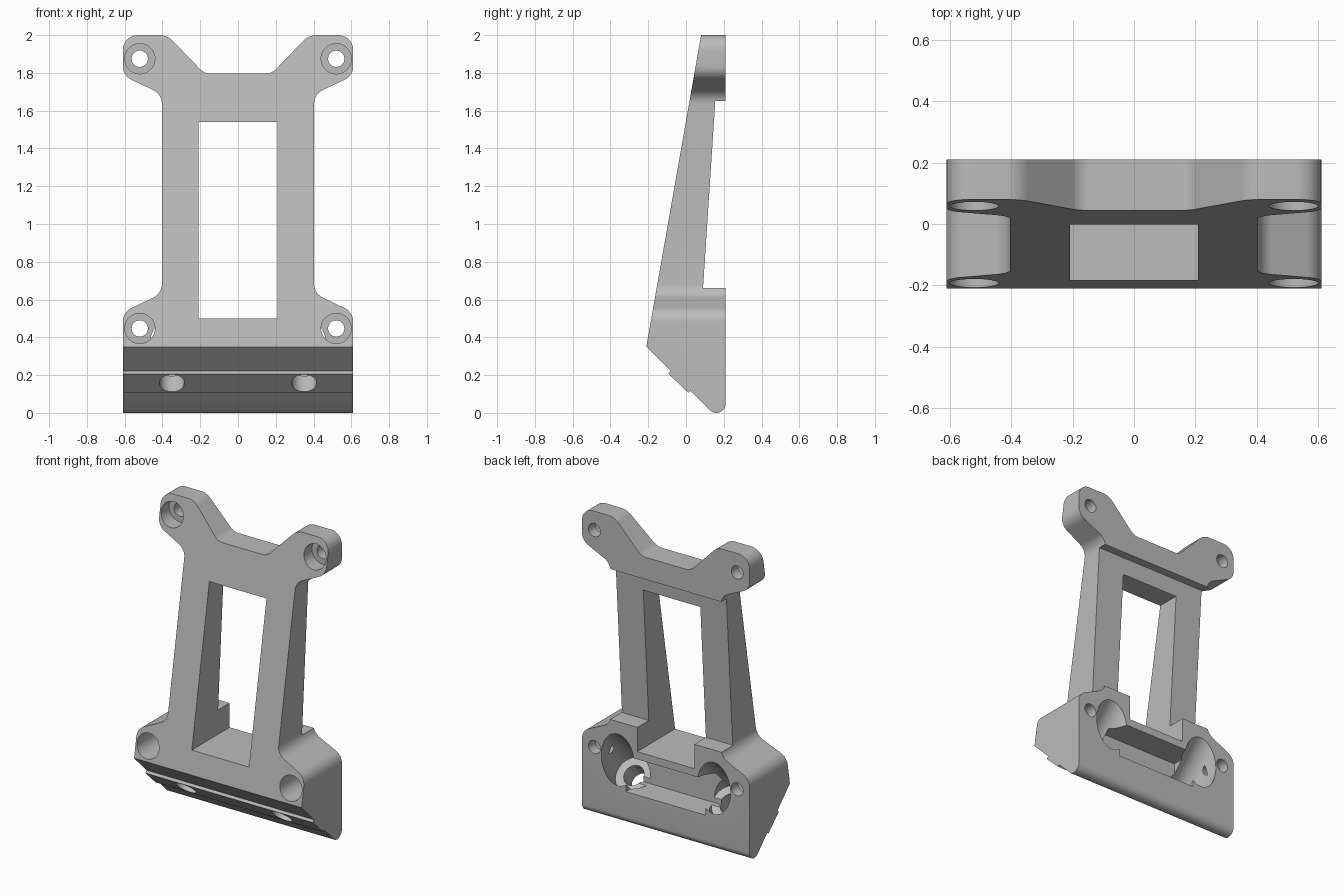
import bpy
import math
from mathutils import Vector

if "Cube" in bpy.data.objects:
    bpy.data.objects.remove(bpy.data.objects["Cube"])

grey = bpy.data.materials.new("light grey")
grey.use_nodes = True
colour = (0.5, 0.5, 0.5, 1)
grey.diffuse_color = colour
grey.node_tree.nodes["Principled BSDF"].inputs["Base Color"].default_value = colour


def rounded(corners, steps=10):
    """Turn (u, v, radius) corners into a filleted outline."""
    out = []
    for i, (u, v, r) in enumerate(corners):
        p = Vector((u, v))
        if r == 0:
            out.append(p)
            continue
        a = (Vector(corners[i - 1][:2]) - p).normalized()
        b = (Vector(corners[(i + 1) % len(corners)][:2]) - p).normalized()
        half = a.angle(b) / 2
        centre = p + (a + b).normalized() * (r / math.sin(half))
        start = p + a * (r / math.tan(half)) - centre
        end = p + b * (r / math.tan(half)) - centre
        sweep = start.angle(end)
        for k in range(steps + 1):
            t = k / steps
            w1 = math.sin((1 - t) * sweep) / math.sin(sweep)
            w2 = math.sin(t * sweep) / math.sin(sweep)
            out.append(centre + start * w1 + end * w2)
    return out


def prism(name, outline, place, low, high):
    """Extrude an outline; place(u, v, d) gives the point at depth d."""
    n = len(outline)
    verts = [place(u, v, d) for d in (low, high) for u, v in outline]
    faces = [tuple(range(n)), tuple(reversed(range(n, 2 * n)))]
    faces += [(i, i + n, (i + 1) % n + n, (i + 1) % n) for i in range(n)]
    mesh = bpy.data.meshes.new(name)
    mesh.from_pydata(verts, [], faces)
    obj = bpy.data.objects.new(name, mesh)
    bpy.context.collection.objects.link(obj)
    bpy.context.view_layer.objects.active = obj
    bpy.ops.object.select_all(action="DESELECT")
    obj.select_set(True)
    bpy.ops.object.mode_set(mode="EDIT")
    bpy.ops.mesh.select_all(action="SELECT")
    bpy.ops.mesh.normals_make_consistent(inside=False)
    bpy.ops.object.mode_set(mode="OBJECT")
    return obj


def cylinder(start, end, radius):
    start, end = Vector(start), Vector(end)
    axis = end - start
    bpy.ops.mesh.primitive_cylinder_add(
        vertices=48, radius=radius, depth=axis.length, location=(start + end) / 2,
        rotation=axis.to_track_quat("Z", "Y").to_euler())
    return bpy.context.object


def box(low, high):
    low, high = Vector(low), Vector(high)
    bpy.ops.mesh.primitive_cube_add(size=1, location=(low + high) / 2)
    obj = bpy.context.object
    obj.scale = high - low
    return obj


def combine(target, tool, operation):
    mod = target.modifiers.new(operation.lower(), "BOOLEAN")
    mod.operation, mod.solver, mod.object = operation, "EXACT", tool
    tool.hide_render = True
    bpy.context.view_layer.update()
    bpy.context.view_layer.objects.active = target
    bpy.ops.object.modifier_apply(modifier=mod.name)
    bpy.data.objects.remove(tool)


# Frame seen from the front, mirrored from its right half
half = [(0.61, -0.1, 0), (0.61, 0.533, 0.08), (0.403, 0.632, 0.08),
        (0.403, 1.688, 0.08), (0.61, 1.785, 0.08), (0.61, 2, 0.08),
        (0.375, 2, 0.1), (0.178, 1.796, 0.08)]
front = half + [(-x, z, r) for x, z, r in reversed(half)]
bracket = prism("mounting_bracket", rounded(front),
                lambda u, v, d: (u, d, v), -0.5, 0.5)

# Wedge seen from the side: sloped front, stepped back, ribbed underside
side = [(0.08, 2, 0), (0.1, 2.1, 0), (0.21, 2.1, 0), (0.21, 1.65, 0),
        (0.155, 1.65, 0), (0.09, 0.66, 0), (0.21, 0.66, 0), (0.21, -0.07, 0.0495),
        (0.024, 0.116, 0), (0.013, 0.106, 0), (-0.093, 0.207, 0),
        (-0.082, 0.222, 0), (-0.21, 0.35, 0)]
wedge = prism("wedge", rounded(side), lambda u, v, d: (d, u, v), -0.8, 0.8)
combine(bracket, wedge, "INTERSECT")

# Central window
combine(bracket, box((-0.208, -0.6, 0.5), (0.208, 0.6, 1.54)), "DIFFERENCE")

# Recess in the back of the base
combine(bracket, box((-0.29, 0.035, 0.215), (0.29, 0.4, 0.45)), "DIFFERENCE")

for s in (-1, 1):
    # Corner screw holes with counterbores at the front
    for z in (0.447, 1.875):
        x = s * 0.52
        combine(bracket, cylinder((x, -0.5, z), (x, 0.5, z), 0.043), "DIFFERENCE")
        combine(bracket, cylinder((x, -0.5, z), (x, 0.14, z), 0.08), "DIFFERENCE")

    # Angled bolt holes, square to the underside, with wide back bores
    def on_axis(t):
        return (s * 0.35, -0.042 + t, 0.157 + t)
    combine(bracket, cylinder(on_axis(-0.2), on_axis(0.3), 0.066), "DIFFERENCE")
    combine(bracket, cylinder(on_axis(0.085), on_axis(0.6), 0.12), "DIFFERENCE")

bracket.data.materials.clear()
bracket.data.materials.append(grey)
for poly in bracket.data.polygons:
    poly.material_index = 0
bpy.ops.object.select_all(action="DESELECT")
bracket.select_set(True)
bpy.context.view_layer.objects.active = bracket
bpy.ops.object.shade_smooth_by_angle(angle=math.radians(25))
